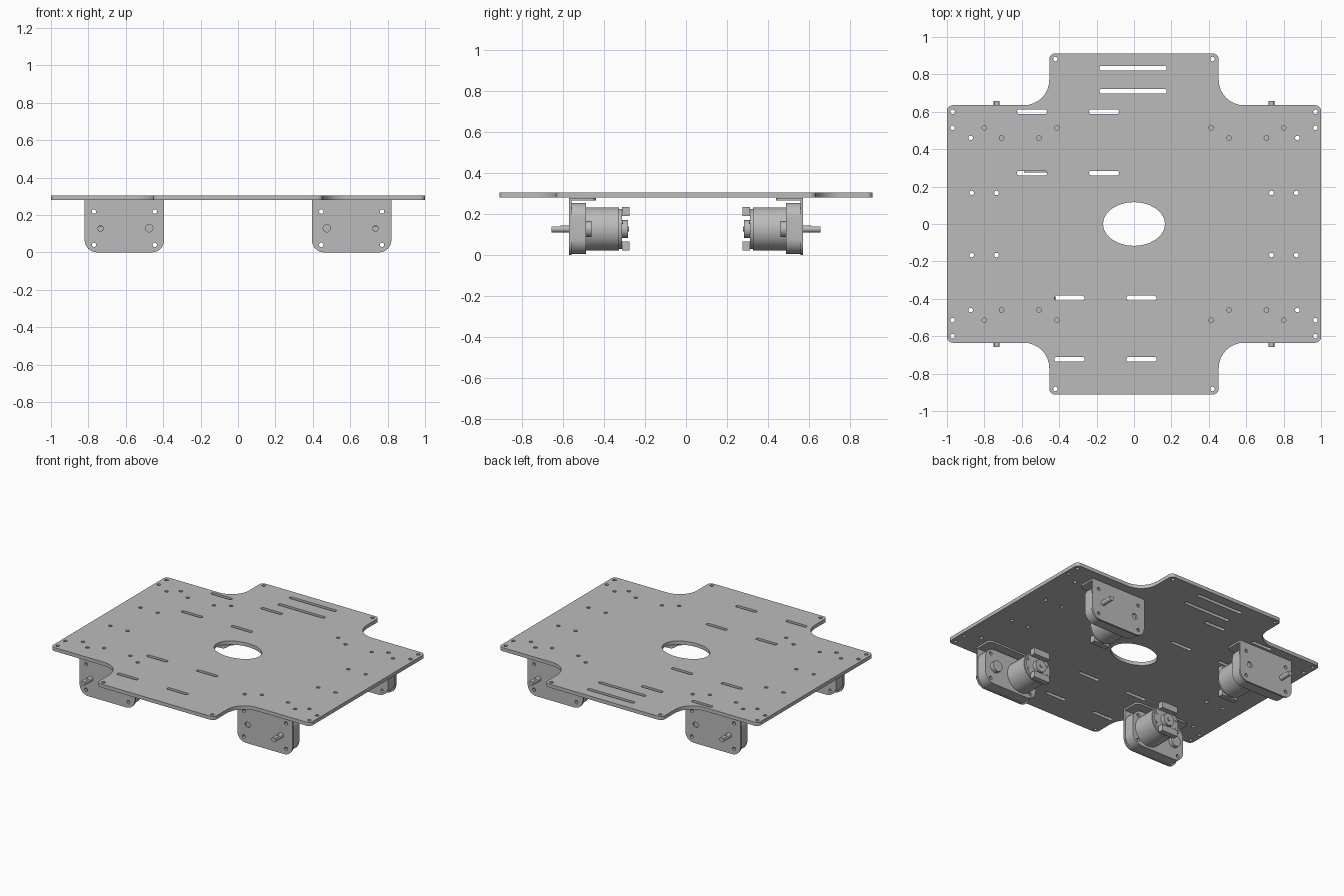
import bpy, bmesh
from math import sin, cos, pi, radians
from mathutils import Vector, Matrix

cube = bpy.data.objects.get("Cube")
if cube:
    bpy.data.objects.remove(cube, do_unlink=True)

grey = bpy.data.materials.new("metal grey")
grey.use_nodes = True
colour = (0.5, 0.5, 0.5, 1)
grey.diffuse_color = colour
grey.node_tree.nodes["Principled BSDF"].inputs["Base Color"].default_value = colour


# Outline helpers
def circle(x, y, r, n=16, ry=None):
    ry = ry or r
    return [(x + r * cos(2 * pi * i / n), y + ry * sin(2 * pi * i / n)) for i in range(n)]


def fillet(corners, steps=8):
    """Round each right-angled corner (x, y, radius)."""
    pts = []
    for i, (x, y, r) in enumerate(corners):
        p = Vector((x, y))
        a = (Vector(corners[i - 1][:2]) - p).normalized()
        b = (Vector(corners[(i + 1) % len(corners)][:2]) - p).normalized()
        if r == 0:
            pts.append(p)
            continue
        centre = p + (a + b) * r
        for k in range(steps + 1):
            t = pi / 2 * k / steps
            pts.append(centre - r * (b * cos(t) + a * sin(t)))
    return pts


def rect(x0, y0, x1, y1, low=0, high=0):
    return fillet([(x0, y0, low), (x1, y0, low), (x1, y1, high), (x0, y1, high)])


def slot(x, y, length, width=0.025):
    r = width / 2 - 0.0005
    return rect(x - length / 2, y - width / 2, x + length / 2, y + width / 2, r, r)


def slab(outlines, lo, hi):
    """Extrude an outline with holes from lo to hi and return the mesh."""
    curve = bpy.data.curves.new("profile", "CURVE")
    curve.dimensions = "2D"
    curve.fill_mode = "BOTH"
    curve.extrude = (hi - lo) / 2
    for pts in outlines:
        s = curve.splines.new("POLY")
        s.points.add(len(pts) - 1)
        for sp, p in zip(s.points, pts):
            sp.co = (p[0], p[1], 0, 1)
        s.use_cyclic_u = True
    helper = bpy.data.objects.new("profile", curve)
    bpy.context.collection.objects.link(helper)
    graph = bpy.context.evaluated_depsgraph_get()
    mesh = bpy.data.meshes.new_from_object(helper.evaluated_get(graph))
    bpy.data.objects.remove(helper)
    mesh.transform(Matrix.Translation((0, 0, (lo + hi) / 2)))
    return mesh


def add(name, mesh, matrix=Matrix()):
    mesh = mesh.copy()
    mesh.transform(matrix)
    bm = bmesh.new()
    bm.from_mesh(mesh)
    bmesh.ops.remove_doubles(bm, verts=bm.verts, dist=0.0001)
    bmesh.ops.recalc_face_normals(bm, faces=bm.faces)
    bm.to_mesh(mesh)
    bm.free()
    mesh.materials.clear()
    mesh.materials.append(grey)
    ob = bpy.data.objects.new(name, mesh)
    bpy.context.collection.objects.link(ob)
    bpy.ops.object.select_all(action="DESELECT")
    ob.select_set(True)
    bpy.context.view_layer.objects.active = ob
    bpy.ops.object.shade_smooth_by_angle(angle=radians(30))


# Deck plate: cross outline with concave fillets, one quadrant repeated
W, D, NW, ND, R = 1.0, 0.635, 0.453, 0.911, 0.03
deck = fillet([
    (W, -D, R), (W, D, R), (NW, D, 0.135), (NW, ND, R), (-NW, ND, R), (-NW, D, 0.135),
    (-W, D, R), (-W, -D, R), (-NW, -D, 0.135), (-NW, -ND, R), (NW, -ND, R), (NW, -D, 0.135)])
holes = [circle(0, 0, 0.166, 24, 0.117)]
for x, y in [(0.42, 0.882), (0.97, 0.6), (0.97, 0.514), (0.8, 0.514), (0.413, 0.514),
             (0.873, 0.46), (0.708, 0.46), (0.508, 0.46), (0.868, 0.166), (0.735, 0.166)]:
    holes += [circle(sx * x, sy * y, 0.0125, 12) for sx in (1, -1) for sy in (1, -1)]
holes += [slot(-0.005, y, 0.36) for y in (0.832, 0.709)]
holes += [slot(x, y, 0.16) for x in (-0.545, -0.16) for y in (0.6, 0.272)]
holes += [slot(x, y, 0.16) for x in (-0.345, 0.04) for y in (-0.396, -0.723)]
add("deck_plate", slab([deck] + holes, 0.28, 0.305))

# Drive unit, drawn in x/z and extruded outwards along the shaft
MX, SX, CZ = 0.527, 0.735, 0.127
bolts = [circle(x, z, 0.012, 12) for x in (0.445, 0.77) for z in (0.04, 0.218)]
shaft_tip = [(SX + 0.017 * cos(t), CZ + 0.017 * sin(t))
             for t in (radians(135 + 270 * i / 15) for i in range(16))]
parts = {
    "bracket_face": slab([rect(0.395, 0, 0.82, 0.279, 0.065, 0)] + bolts
                         + [circle(0.475, 0.129, 0.02)], 0.56, 0.572),
    "gearbox": slab([rect(0.4, 0.005, 0.815, 0.255, 0.075, 0.075)] + bolts, 0.488, 0.56),
    "gearbox_boss": slab([circle(SX, CZ, 0.038, 24)], 0.462, 0.489),
    "shaft": slab([circle(SX, CZ, 0.017)], 0.55, 0.612),
    "shaft_tip": slab([shaft_tip], 0.612, 0.657),
    "motor_can": slab([circle(MX, CZ, 0.106, 40)], 0.327, 0.489),
    "motor_end_cap": slab([circle(MX, CZ, 0.098, 40)], 0.312, 0.328),
    "motor_hub": slab([circle(MX, CZ, 0.043, 24)], 0.284, 0.313),
    "motor_spindle": slab([circle(MX, CZ, 0.012, 12)], 0.278, 0.285),
    "upper_terminal": slab([rect(MX - 0.062, 0.19, MX + 0.062, 0.235)], 0.276, 0.313),
    "lower_terminal": slab([rect(MX - 0.062, 0.022, MX + 0.062, 0.067)], 0.276, 0.313),
}
for i in range(8):
    a = 2 * pi * (i + 0.5) / 8
    parts["crimp_%d" % i] = slab(
        [circle(MX + 0.085 * cos(a), CZ + 0.085 * sin(a), 0.009, 8)], 0.307, 0.313)
flange = slab([rect(0.395, -0.572, 0.82, -0.44, 0, 0.03)], 0.267, 0.279)

# Four drive units, mirrored to every corner
upright = Matrix.Rotation(pi / 2, 4, "X")
for sx, side in ((1, "left"), (-1, "right")):
    for sy, end in ((1, "front"), (-1, "back")):
        mirror = Matrix.Diagonal((sx, sy, 1, 1))
        for name, mesh in parts.items():
            add("%s_%s_%s" % (end, side, name), mesh, mirror @ upright)
        add("%s_%s_bracket_flange" % (end, side), flange, mirror)
